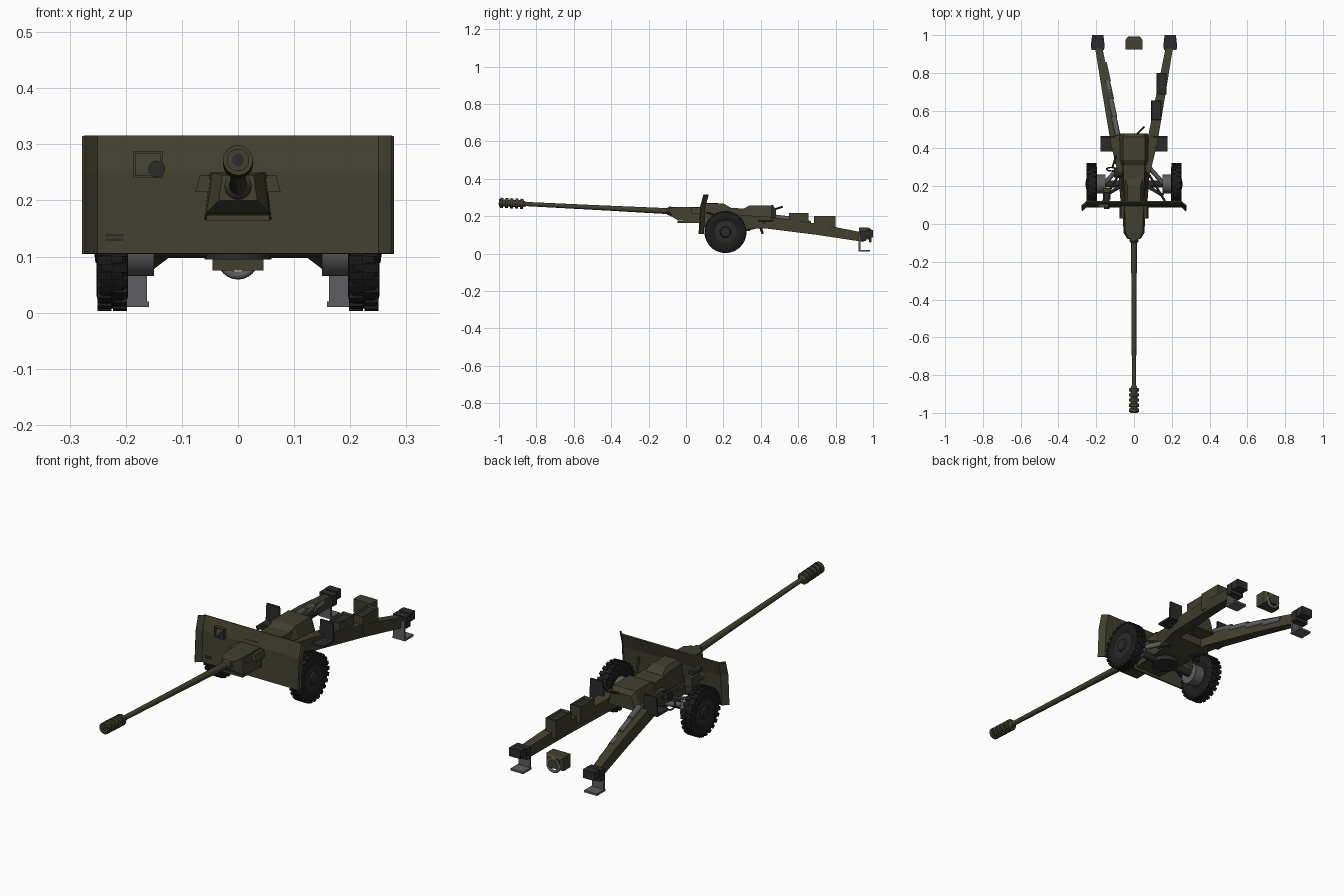
import bpy, bmesh, math
from mathutils import Vector, Matrix

cube = bpy.data.objects.get("Cube")
if cube:
    bpy.data.objects.remove(cube)


def material(name, rgb):
    m = bpy.data.materials.new(name)
    m.use_nodes = True
    m.diffuse_color = (*rgb, 1)
    m.node_tree.nodes["Principled BSDF"].inputs["Base Color"].default_value = (*rgb, 1)
    return m


OLIVE = material("olive paint", (.052, .050, .028))
RUBBER = material("black rubber", (.012, .012, .012))
DARK = material("dark metal", (.024, .024, .025))
GREY = material("grey steel", (.11, .11, .115))


def finish(bm, name, *mats, smooth=False):
    bmesh.ops.recalc_face_normals(bm, faces=bm.faces)
    me = bpy.data.meshes.new(name)
    bm.to_mesh(me)
    bm.free()
    ob = bpy.data.objects.new(name, me)
    bpy.context.collection.objects.link(ob)
    for m in mats:
        me.materials.append(m)
    if smooth:
        bpy.ops.object.select_all(action='DESELECT')
        ob.select_set(True)
        bpy.context.view_layer.objects.active = ob
        bpy.ops.object.shade_smooth_by_angle(angle=math.radians(35))
    return ob


def loft(name, sections, mat):
    """Skin rings of points, capped at both ends."""
    bm = bmesh.new()
    rings = [[bm.verts.new(p) for p in s] for s in sections]
    n = len(rings[0])
    for a, b in zip(rings, rings[1:]):
        for i in range(n):
            bm.faces.new((a[i], a[(i + 1) % n], b[(i + 1) % n], b[i]))
    bm.faces.new(rings[0])
    bm.faces.new(rings[-1])
    return finish(bm, name, mat)


def section(x, y, low, high, z0, z1):
    """Trapezoid across the model: half width low at z0, high at z1."""
    return [(x - low, y, z0), (x + low, y, z0), (x + high, y, z1), (x - high, y, z1)]


def box(name, x, y, z, mat):
    return loft(name, [section((x[0] + x[1]) / 2, yy, (x[1] - x[0]) / 2,
                               (x[1] - x[0]) / 2, *z) for yy in y], mat)


def lathe(name, start, axis, profile, mat, seg=20):
    """Turn (distance, radius) pairs around an axis."""
    rot = Vector(axis).to_track_quat('Z', 'Y')
    rings = [[Vector(start) + rot @ Vector((r * math.cos(t), r * math.sin(t), d))
              for t in (math.tau * i / seg for i in range(seg))] for d, r in profile]
    ob = loft(name, rings, mat)
    bpy.ops.object.select_all(action='DESELECT')
    ob.select_set(True)
    bpy.context.view_layer.objects.active = ob
    bpy.ops.object.shade_smooth_by_angle(angle=math.radians(35))
    return ob


def rod(name, a, b, r, mat, seg=12):
    d = Vector(b) - Vector(a)
    return lathe(name, a, d, [(0, r), (d.length, r)], mat, seg)


def ring(name, centre, axis, major, minor, mat):
    bpy.ops.mesh.primitive_torus_add(major_segments=24, minor_segments=8, major_radius=major,
                                     minor_radius=minor, location=centre,
                                     rotation=Vector(axis).to_track_quat('Z', 'Y').to_euler())
    ob = bpy.context.object
    ob.name = name
    ob.data.materials.append(mat)
    bpy.ops.object.shade_smooth()


# Barrel rises slightly toward the muzzle
BORE = Vector((0, 1, -.05)).normalized()
MUZZLE = Vector((0, -1, .272))
lathe("barrel", MUZZLE + BORE * .1, BORE, [(0, .011), (.45, .013), (.82, .016), (1.1, .018)], OLIVE)
lathe("barrel_sleeve", MUZZLE + BORE * .9, BORE, [(0, .016), (.01, .024), (.24, .028)], OLIVE)
brake = [(0, .012), (0, .02)]
for i in range(5):
    d = .006 + i * .027
    brake += [(d, .019), (d, .027), (d + .016, .027), (d + .016, .018)]
lathe("muzzle_brake", MUZZLE, BORE, brake + [(.145, .012)], OLIVE, 16)
rod("muzzle_bore", MUZZLE - BORE * .001, MUZZLE + BORE * .004, .011, DARK)

# Cradle, recoil gear and breech
loft("cradle", [section(0, -.08, .034, .028, .2, .245), section(0, -.045, .056, .046, .178, .25),
                section(0, .1, .06, .05, .165, .25), section(0, .33, .066, .058, .16, .24)], OLIVE)
box("cradle_lower_rim", (-.056, .056), (-.045, .1), (.163, .174), OLIVE)
loft("cradle_cover", [section(0, .1, .05, .035, .245, .268), section(0, .2, .05, .035, .245, .268),
                      section(0, .24, .05, .045, .235, .245)], OLIVE)
rod("recoil_cylinder", (0, -.095, .223), (0, -.02, .223), .014, DARK)
for s in (-1, 1):
    loft("cradle_ear", [section(s * .06, y, .016, .008, .215, .245) for y in (.03, .1)], OLIVE)
loft("breech_ring", [section(0, .3, .066, .05, .18, .235), section(0, .34, .082, .058, .18, .258),
                     section(0, .46, .082, .058, .175, .258), section(0, .48, .07, .05, .175, .24)], OLIVE)
rod("breech_lever", (.01, .47, .235), (.055, .515, .25), .005, DARK, 8)

# Gun shield: leaning plate with swept side wings
bm = bmesh.new()
rows = [(.105, .092), (.25, .1), (.315, .118)]
cols = [(-.275, -.022), (-.252, 0), (.252, 0), (.275, -.022)]
grid = [[bm.verts.new((x, y + dy, z)) for x, dy in cols] for z, y in rows]
for a, b in zip(grid, grid[1:]):
    for i in range(3):
        bm.faces.new((a[i], a[i + 1], b[i + 1], b[i]))
shield = finish(bm, "shield", OLIVE)
mod = shield.modifiers.new("thickness", 'SOLIDIFY')
mod.thickness = .008
mod.offset = 0
for x in (-.185, -.137):
    box("sight_port_side", (x - .002, x + .002), (.088, .105), (.242, .286), OLIVE)
for z in (.242, .286):
    box("sight_port_rail", (-.187, -.135), (.088, .105), (z - .002, z + .002), OLIVE)
rod("sight_lens", (-.145, .08, .256), (-.145, .17, .256), .015, DARK)
box("sight_bracket", (-.165, -.125), (.13, .19), (.2, .245), OLIVE)
for z in (.13, .138):
    box("shield_slot", (-.236, -.204), (.088, .092), (z - .002, z + .002), DARK)

# Carriage and axle
loft("carriage", [section(0, .1, .07, .06, .115, .17), section(0, .3, .085, .066, .115, .18),
                  section(0, .4, .075, .07, .14, .19)], OLIVE)
rod("axle", (-.21, .211, .115), (.21, .211, .115), .018, DARK)
rod("turntable", (0, .22, .095), (0, .22, .13), .06, DARK, 24)
for s in (-1, 1):
    rod("shield_brace", (s * .17, .11, .22), (s * .075, .27, .17), .006, OLIVE, 8)
    rod("suspension_arm", (s * .16, .21, .125), (s * .07, .31, .15), .012, GREY)
    rod("suspension_strut", (s * .155, .15, .13), (s * .07, .2, .13), .009, DARK)
    rod("brake_drum", (s * .15, .211, .115), (s * .2, .211, .115), .05, GREY, 24)
    rod("trail_hinge", (s * .075, .32, .12), (s * .075, .32, .2), .022, DARK)


# Wheels: turned tyre, disc hub and staggered tread blocks
def wheel(s):
    mid = Vector((s * .224, .211, .115))
    lathe("tyre", mid - Vector((.028, 0, 0)), (1, 0, 0),
          [(.012, .05), (.004, .068), (0, .085), (.004, .102), (.01, .108), (.046, .108),
           (.052, .102), (.056, .085), (.052, .068), (.044, .05)], RUBBER, 36)
    lathe("hub", mid + Vector((s * .008, 0, 0)), (s, 0, 0),
          [(0, .066), (.012, .064), (.014, .03), (.022, .026), (.024, .01)], DARK, 24)
    bm = bmesh.new()
    for side in (-1, 1):
        for i in range(24):
            turn = Matrix.Rotation(math.tau * (i + side / 4) / 24, 4, 'X')
            place = Matrix.Translation(mid) @ turn @ Matrix.Translation((side * .014, 0, .106))
            bmesh.ops.create_cube(bm, size=1, matrix=place @ Matrix.Diagonal((.025, .016, .012, 1)))
    finish(bm, "tread_blocks", RUBBER)


# Splayed trails with spades, and crew seats
def trail_x(y):
    return .078 + (y - .33) * .18


def trail(s):
    loft("trail", [section(s * trail_x(y), y, w, w, z0, z1) for y, w, z0, z1 in
                   ((.27, .018, .13, .205), (.42, .028, .135, .2), (.7, .024, .1, .16),
                    (.95, .019, .062, .112))], OLIVE)
    x = s * .192
    box("trail_end_block", (x - .035, x + .035), (.93, .962), (.068, .12), DARK)
    box("trail_end_plate", (x - .03, x + .03), (.962, 1), (.085, .125), DARK)
    box("spade_blade", (x - .03, x + .03), (.922, .932), (.016, .1), GREY)
    box("spade_foot", (x - .033, x + .033), (.922, .985), (.01, .02), GREY)
    x = s * .14
    box("seat_pan", (x - .037, x + .037), (.385, .465), (.17, .18), DARK)
    loft("seat_back", [section(x, y, .037, .033, .175, .26) for y in (.458, .467)], DARK)
    rod("seat_bracket", (s * .07, .42, .165), (x, .42, .17), .008, OLIVE, 8)


for side in (-1, 1):
    wheel(side)
    trail(side)

# Ammunition boxes on the left trail: olive with a recessed dark top
for x, y0, y1, z0, z1 in ((.118, .55, .655, .14, .218), (.145, .685, .8, .115, .202)):
    bm = bmesh.new()
    place = Matrix.Translation((x, (y0 + y1) / 2, (z0 + z1) / 2))
    bmesh.ops.create_cube(bm, size=1, matrix=place @ Matrix.Diagonal((.054, y1 - y0, z1 - z0, 1)))
    bm.normal_update()
    top = max(bm.faces, key=lambda f: f.calc_center_median().z)
    bmesh.ops.inset_region(bm, faces=[top], thickness=.005, depth=-.01)
    top.material_index = 1
    finish(bm, "ammunition_box", OLIVE, DARK)

# Stepped row of shell tubes along the inside of the right trail
for i in range(4):
    y = .47 + i * .095
    z = .195 - i * .022
    rod("shell_tube", (-trail_x(y) + .018, y, z), (-trail_x(y + .1) + .014, y + .1, z - .012), .014, GREY)

# Aiming gear beside the breech
ring("elevating_handwheel", (-.105, .33, .19), (1, -.3, 0), .032, .005, DARK)
rod("handwheel_shaft", (-.06, .31, .18), (-.108, .33, .19), .007, DARK, 8)
ring("traverse_handwheel", (-.12, .29, .15), (0, 1, .4), .025, .004, DARK)
rod("gear_case", (-.065, .27, .17), (-.105, .27, .17), .025, DARK)
rod("hanging_lever", (-.09, .385, .18), (-.09, .41, .105), .007, OLIVE, 8)

# Loose rear box with a round collar
loft("loose_box", [section(0, .925, .045, .045, .075, .138), section(0, .975, .045, .045, .075, .138),
                   section(0, .99, .034, .034, .082, .13)], OLIVE)
ring("loose_box_collar", (0, .985, .096), (0, 1, 0), .03, .007, GREY)
